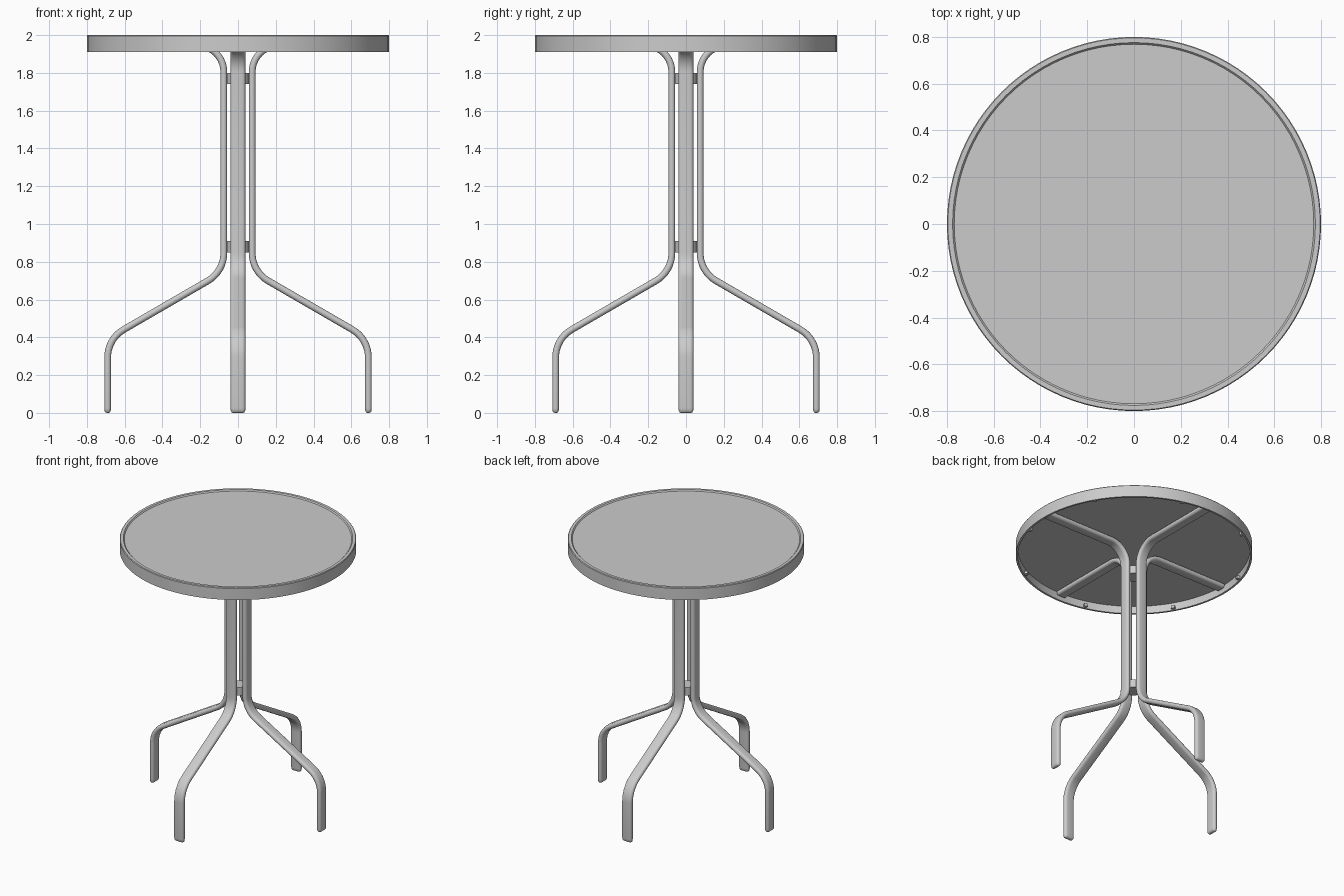
import bpy, bmesh, math
from mathutils import Vector

if "Cube" in bpy.data.objects:
    bpy.data.objects.remove(bpy.data.objects["Cube"])

grey = bpy.data.materials.new("light grey")
grey.diffuse_color = (0.6, 0.6, 0.6, 1)
grey.use_nodes = True
grey.node_tree.nodes["Principled BSDF"].inputs["Base Color"].default_value = grey.diffuse_color


def finish(bm, name, angle=35):
    bmesh.ops.recalc_face_normals(bm, faces=bm.faces)
    me = bpy.data.meshes.new(name)
    bm.to_mesh(me)
    bm.free()
    me.materials.append(grey)
    ob = bpy.data.objects.new(name, me)
    bpy.context.collection.objects.link(ob)
    bpy.ops.object.select_all(action='DESELECT')
    ob.select_set(True)
    bpy.context.view_layer.objects.active = ob
    bpy.ops.object.shade_smooth_by_angle(angle=math.radians(angle))
    return ob


def bridge(bm, a, b):
    for i in range(len(a)):
        j = (i + 1) % len(a)
        bm.faces.new((a[i], a[j], b[j], b[i]))


def lathe(name, profile, n=96):
    """Closed (radius, z) profile turned around the z axis."""
    bm = bmesh.new()
    rings = [[bm.verts.new((r * math.cos(2 * math.pi * k / n), r * math.sin(2 * math.pi * k / n), z))
              for r, z in profile] for k in range(n)]
    for k in range(n):
        bridge(bm, rings[k], rings[(k + 1) % n])
    return finish(bm, name)


def cylinder(name, radius, z0, z1, n=96):
    bm = bmesh.new()
    bmesh.ops.create_cone(bm, cap_ends=True, segments=n, radius1=radius, radius2=radius, depth=z1 - z0)
    bmesh.ops.translate(bm, vec=(0, 0, (z0 + z1) / 2), verts=bm.verts)
    return finish(bm, name)


def fillet(corners, radii, steps=10):
    """Round the inner corners of a path in the x-z plane."""
    pts = [Vector(corners[0])]
    for p, c, q, r in zip(corners, corners[1:], corners[2:], radii):
        p, c, q = Vector(p), Vector(c), Vector(q)
        u, v = (p - c).normalized(), (q - c).normalized()
        half = u.angle(v) / 2
        centre = c + (u + v).normalized() * (r / math.sin(half))
        a = c + u * (r / math.tan(half)) - centre
        b = c + v * (r / math.tan(half)) - centre
        for s in range(steps + 1):
            t = s / steps
            w = a.angle(b)
            pts.append(centre + (a * math.sin((1 - t) * w) + b * math.sin(t * w)) / math.sin(w))
    pts.append(Vector(corners[-1]))
    return pts


def leg(name, turn):
    """Flat-oval bent tube from foot to the tabletop rim."""
    half_w, r = 0.04, 0.018
    path = fillet([(0.69, 0.025), (0.69, 0.392), (0.075, 0.748), (0.075, 1.945), (0.765, 1.945)],
                  [0.17, 0.17, 0.14])
    # rounded foot rings, then the full-size tube
    rings = [(Vector((0.69, z)), i) for z, i in ((0, 0.013), (0.003, 0.007), (0.009, 0.002))]
    rings += [(p, 0) for p in path]
    bm = bmesh.new()
    loops = []
    for k, (p, inset) in enumerate(rings):
        a, b = rings[max(k - 1, 0)][0], rings[min(k + 1, len(rings) - 1)][0]
        t = (b - a).normalized()
        loop = []
        for side in (1, -1):
            for s in range(9):
                ang = math.pi * (s / 8 - 0.5)
                w = side * (half_w - r + (r - inset) * math.cos(ang))
                d = side * (r - inset) * math.sin(ang)
                loop.append(bm.verts.new((p.x - t.y * d, w, p.y + t.x * d)))
        loops.append(loop)
    for a, b in zip(loops, loops[1:]):
        bridge(bm, a, b)
    bm.faces.new(loops[0])
    bm.faces.new(loops[-1])
    ob = finish(bm, name)
    ob.rotation_euler.z = turn


# tabletop rim and inset panel
lathe("tabletop_rim", [(0.8, 1.91), (0.8, 1.995), (0.796, 2.0), (0.776, 2.0), (0.768, 1.991),
                       (0.768, 1.966), (0.786, 1.966), (0.786, 1.91)])
cylinder("tabletop_panel", 0.775, 1.964, 1.992)

# four legs
for i, side in enumerate(("right", "back", "left", "front")):
    leg(side + "_leg", i * math.pi / 2)

# spacers joining the legs
cylinder("lower_spacer", 0.058, 0.85, 0.91, 32)
cylinder("upper_spacer", 0.058, 1.74, 1.80, 32)

# small clips under the rim
bm = bmesh.new()
for k in range(8):
    a = math.radians(30 + 45 * k)
    vs = bmesh.ops.create_cube(bm, size=1)["verts"]
    bmesh.ops.scale(bm, vec=(0.025, 0.025, 0.02), verts=vs)
    bmesh.ops.translate(bm, vec=(0.776, 0, 1.925), verts=vs)
    for v in vs:
        x, y = v.co.x, v.co.y
        v.co.x, v.co.y = x * math.cos(a) - y * math.sin(a), x * math.sin(a) + y * math.cos(a)
finish(bm, "rim_clips")
